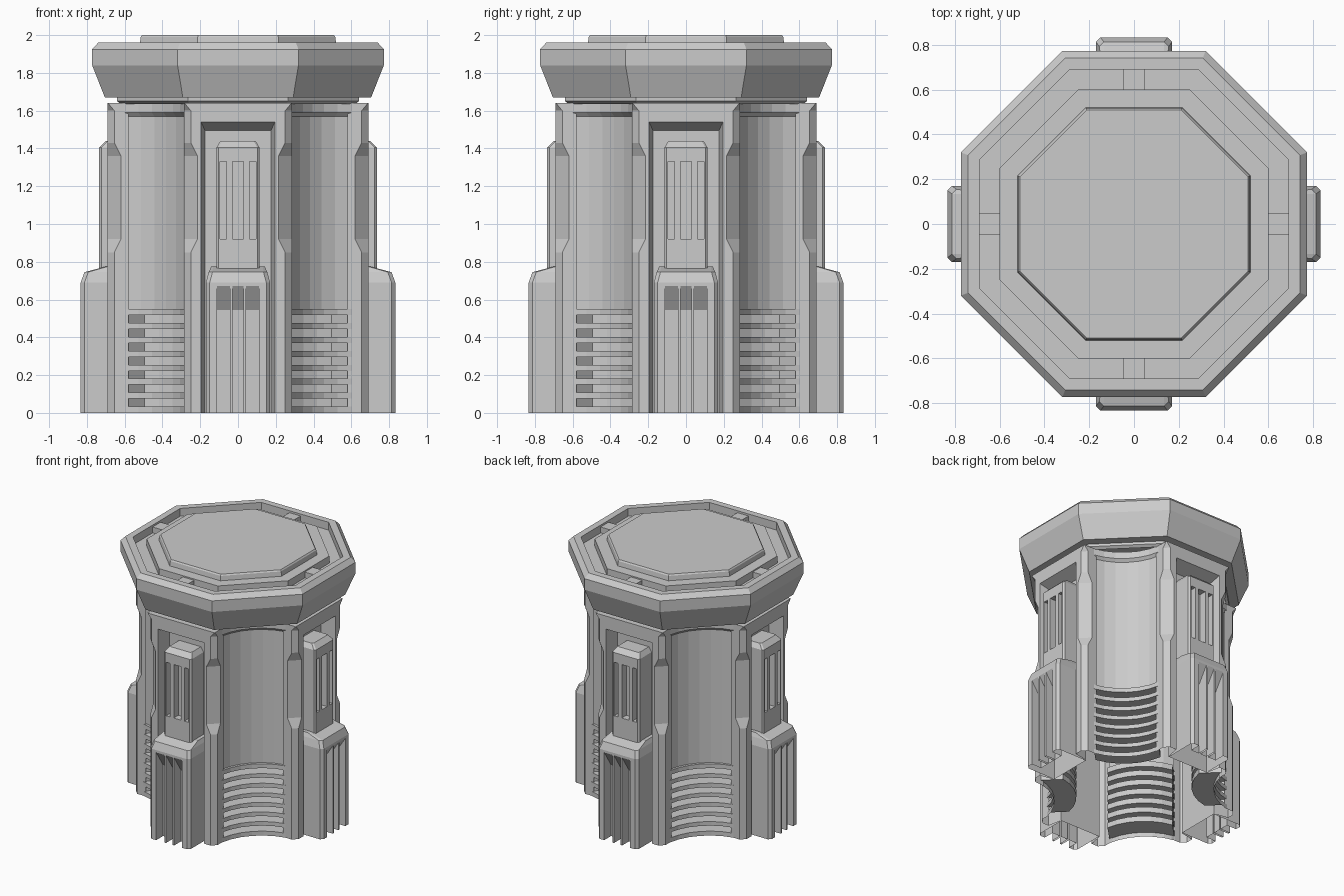
import bpy, bmesh, math
from mathutils import Matrix, Vector

if "Cube" in bpy.data.objects:
    bpy.data.objects.remove(bpy.data.objects["Cube"])


def grid(bm, rows, closed=False, cap_top=False):
    """Skin a list of point rows, facing away from the central axis."""
    vs = [[bm.verts.new(p) for p in r] for r in rows]
    n = len(rows[0])
    faces = []
    for a, b in zip(vs, vs[1:]):
        for i in range(n if closed else n - 1):
            j = (i + 1) % n
            faces.append(bm.faces.new((a[i], a[j], b[j], b[i])))
    if cap_top:
        faces.append(bm.faces.new(vs[-1]))
    total = 0
    for f in faces:
        f.normal_update()
        c = f.calc_center_median()
        total += f.calc_area() * (f.normal.x * c.x + f.normal.y * c.y)
    if total < 0:
        bmesh.ops.reverse_faces(bm, faces=faces)


def face_toward(bm, pts, direction):
    f = bm.faces.new([bm.verts.new(p) for p in pts])
    f.normal_update()
    if f.normal.dot(Vector(direction)) < 0:
        f.normal_flip()


def prism(bm, profile, x0, x1):
    """Closed solid: a (y, z) profile extruded along x."""
    a = [bm.verts.new((x0, y, z)) for y, z in profile]
    b = [bm.verts.new((x1, y, z)) for y, z in profile]
    n = len(a)
    fs = [bm.faces.new(a), bm.faces.new(b)]
    fs += [bm.faces.new((a[i], a[(i + 1) % n], b[(i + 1) % n], b[i])) for i in range(n)]
    bmesh.ops.recalc_face_normals(bm, faces=fs)


def finish(name, bm, four=True):
    """Repeat the sector around the axis and make an object."""
    if four:
        src = list(bm.verts) + list(bm.edges) + list(bm.faces)
        for k in range(1, 4):
            d = bmesh.ops.duplicate(bm, geom=src)["geom"]
            bmesh.ops.rotate(bm, verts=[g for g in d if isinstance(g, bmesh.types.BMVert)],
                             cent=(0, 0, 0), matrix=Matrix.Rotation(k * math.pi / 2, 3, 'Z'))
    me = bpy.data.meshes.new(name)
    bm.to_mesh(me)
    bm.free()
    ob = bpy.data.objects.new(name, me)
    bpy.context.collection.objects.link(ob)
    return ob


def carve(ob, cutter):
    """Subtract the cutter, then open the underside."""
    m = ob.modifiers.new("slots", 'BOOLEAN')
    m.object, m.operation, m.solver = cutter, 'DIFFERENCE', 'EXACT'
    bpy.context.view_layer.update()
    me = bpy.data.meshes.new_from_object(ob.evaluated_get(bpy.context.evaluated_depsgraph_get()))
    ob.modifiers.clear()
    bm = bmesh.new()
    bm.from_mesh(me)
    low = min(v.co.z for v in bm.verts)
    bmesh.ops.delete(bm, geom=[f for f in bm.faces if all(v.co.z < low + 0.001 for v in f.verts)],
                     context='FACES')
    bm.to_mesh(me)
    bm.free()
    ob.data = me
    bpy.data.objects.remove(cutter)


FRONT, PANEL, TOP = 0.69, 0.58, 1.64

# Octagonal cap with recessed channel and raised lid
bm = bmesh.new()
t = math.tan(math.pi / 8)
profile = [(.62, 1.635), (.64, 1.65), (.64, 1.67), (.705, 1.67), (.772, 1.84), (.772, 1.925),
           (.74, 1.96), (.69, 1.96), (.69, 1.90), (.60, 1.90), (.60, 1.955), (.52, 1.955),
           (.515, 1.99), (.508, 2.0)]
rows = [[(r / math.cos(math.pi / 8) * math.cos((i + .5) * math.pi / 4),
          r / math.cos(math.pi / 8) * math.sin((i + .5) * math.pi / 4), z) for i in range(8)]
        for r, z in profile]
grid(bm, rows, closed=True, cap_top=True)
finish("cap", bm, four=False)

# Bridges across the cap channel
bm = bmesh.new()
prism(bm, [(-.695, 1.89), (-.595, 1.89), (-.595, 1.945), (-.695, 1.945)], -.048, .048)
finish("channel_bridges", bm)

# Corner posts whose chamfer widens in the middle
bm = bmesh.new()
levels = [(0, .035), (.85, .035), (.92, .07), (1.36, .07), (1.43, .035), (1.6, .035), (TOP, .002)]
for s in (-1, 1):
    grid(bm, [[(s * .175, -PANEL, z), (s * .195, -FRONT, z), (s * (.285 - c), -FRONT, z),
               (s * .285, -FRONT + c, z), (s * .285, -.58, z)] for z, c in levels])
finish("corner_posts", bm)

# Recessed side panels with sloped lintel
bm = bmesh.new()
grid(bm, [[(-w, -y, z), (w, -y, z)] for w, y, z in
          [(.175, PANEL, 0), (.175, PANEL, 1.495), (.195, FRONT, 1.54), (.195, FRONT, TOP)]])
finish("side_panels", bm)

# Concave diagonal walls with louvre pockets
C, R, SEG, DEPTH = .673, .3945, 6, .155


def arc(off, z):
    d = off * math.sqrt(.5)
    pts = []
    for i in range(SEG + 1):
        a = math.radians(10 + 70 * i / SEG)
        pts.append((C - R * math.cos(a) - d, -(C - R * math.sin(a) - d), z))
    return pts


bm = bmesh.new()
path = [(0, 0)]
for k in range(6, -1, -1):
    z0, z1 = .475 - .0735 * k, .517 - .0735 * k
    path += [(0, z0), (DEPTH, z0), (DEPTH, z1), (0, z1)]
    for e, way in ((0, (1, 1, 0)), (SEG, (-1, -1, 0))):
        face_toward(bm, [arc(0, z0)[e], arc(DEPTH, z0)[e], arc(DEPTH, z1)[e], arc(0, z1)[e]], way)
path += [(0, .55), (.02, .55), (.02, 1.57), (0, 1.59), (0, TOP)]
grid(bm, [arc(o, z) for o, z in path])
finish("louvred_walls", bm)

# Flat top of the body under the cap
bm = bmesh.new()
ring = []
for k in range(4):
    rot = Matrix.Rotation(k * math.pi / 2, 3, 'Z')
    ring += [rot @ Vector(p) for p in [(-.285, -FRONT, TOP), (.285, -FRONT, TOP)] + arc(0, TOP)]
face_toward(bm, ring, (0, 0, 1))
finish("body_top", bm, four=False)


def block(name, sections, slots):
    """Chamfered block standing on a panel, cut by vertical slots."""
    bm = bmesh.new()
    rows = [[(-w, -PANEL, z), (-w, -y + c, z), (-w + c, -y, z), (w - c, -y, z), (w, -y + c, z),
             (w, -PANEL, z)] for w, y, c, z in sections]
    grid(bm, rows, closed=True, cap_top=True)
    bm.faces.new([v for v in list(bm.verts)[:6]])
    bmesh.ops.recalc_face_normals(bm, faces=bm.faces)
    ob = finish(name, bm)
    bm = bmesh.new()
    for x0, x1, prof in slots:
        prism(bm, prof, x0, x1)
    cutter = finish(name + "_cutter", bm)
    cutter.hide_render = True
    carve(ob, cutter)


# Lower buttress blocks with grooves running out at the base
groove = [(-.85, -.05), (-.75, -.05), (-.75, .545), (-.835, .675), (-.85, .675)]
block("lower_buttresses",
      [(.17, .833, .02, 0), (.17, .833, .02, .69), (.155, .813, .02, .745), (.142, .70, .01, .775)],
      [(a, b, groove) for a, b in ((-.11, -.042), (-.028, .028), (.042, .11))])

# Upper blocks with three narrow slots
slit = [(-.76, .92), (-.68, .92), (-.68, 1.33), (-.76, 1.33)]
block("upper_blocks",
      [(.115, .735, .012, .70), (.115, .735, .012, 1.405), (.092, .70, .01, 1.44)],
      [(a, b, slit) for a, b in ((-.095, -.06), (-.03, .03), (.06, .095))])
